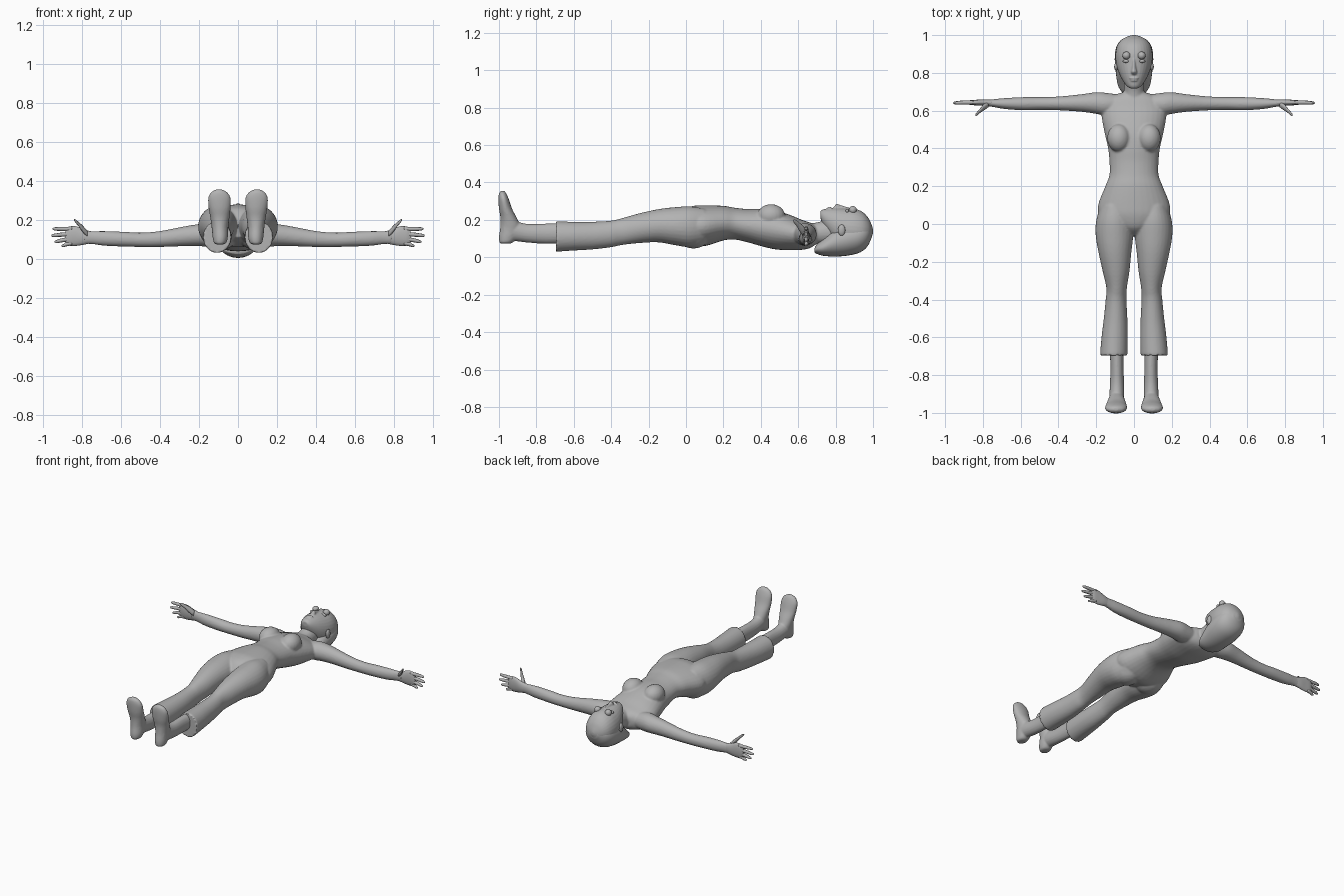
import bpy, bmesh, math
from mathutils import Vector

grey = bpy.data.materials.new("grey")
grey.diffuse_color = (0.45, 0.45, 0.45, 1)


def finish(name, bm):
    bmesh.ops.recalc_face_normals(bm, faces=bm.faces)
    me = bpy.data.meshes.new(name)
    bm.to_mesh(me)
    bm.free()
    me.materials.append(grey)
    for p in me.polygons:
        p.use_smooth = True
    ob = bpy.data.objects.new(name, me)
    bpy.context.collection.objects.link(ob)
    return ob


def smooth_rows(rows, n):
    """Catmull-Rom resampling of section rows."""
    out = []
    for i in range(len(rows) - 1):
        a, b, c, d = (rows[max(i - 1, 0)], rows[i], rows[i + 1], rows[min(i + 2, len(rows) - 1)])
        for k in range(n):
            t = k / n
            out.append([0.5 * (2 * q + (r - p) * t + (2 * p - 5 * q + 4 * r - s) * t * t
                               + (3 * q - p - 3 * r + s) * t ** 3) for p, q, r, s in zip(a, b, c, d)])
    return out + [list(rows[-1])]


def loft(bm, axis, rows, side=1, seg=20, n=4):
    """Rows are (position, low u, high u, low v, high v) across the axis; u, v keep x, y, z order."""
    rings = []
    for p, u0, u1, v0, v1 in smooth_rows(rows, n):
        ring = []
        for k in range(seg):
            a = 2 * math.pi * k / seg
            co = [(u0 + u1) / 2 + (u1 - u0) / 2 * math.cos(a), (v0 + v1) / 2 + (v1 - v0) / 2 * math.sin(a)]
            co.insert(axis, p)
            ring.append(bm.verts.new((co[0] * side, co[1], co[2])))
        rings.append(ring)
    for r, s in zip(rings, rings[1:]):
        for k in range(seg):
            j = (k + 1) % seg
            bm.faces.new((r[k], r[j], s[j], s[k]))
    bm.faces.new(rings[0])
    bm.faces.new(rings[-1])


def ball(bm, centre, size, seg=16):
    vs = bmesh.ops.create_uvsphere(bm, u_segments=seg, v_segments=seg // 2 + 2, radius=1)["verts"]
    for v in vs:
        v.co = Vector(centre) + Vector([a * b for a, b in zip(v.co, size)])


def tube(bm, pts, seg=8):
    """Round finger through (x, y, z, radius) points running mostly along x."""
    loft(bm, 0, [(x, y - r, y + r, z - r, z + r) for x, y, z, r in pts], 1, seg, 3)


def fuse(ob, voxel, times):
    m = ob.modifiers.new("fuse", 'REMESH')
    m.mode, m.voxel_size, m.use_smooth_shade = 'VOXEL', voxel, True
    s = ob.modifiers.new("soften", 'SMOOTH')
    s.factor, s.iterations = 0.5, times


X, Y, Z = 0, 1, 2

# body: torso, neck, bust, arms and flared trouser legs fused together
bm = bmesh.new()
loft(bm, Y, [(-.06, -.05, .05, .11, .21), (-.02, -.12, .12, .09, .255), (.04, -.18, .18, .07, .275),
             (.10, -.19, .19, .06, .278), (.2, -.152, .152, .09, .275), (.26, -.13, .13, .095, .265),
             (.33, -.13, .13, .08, .258), (.4, -.137, .137, .06, .258), (.48, -.155, .155, .042, .25),
             (.56, -.17, .17, .038, .225), (.62, -.17, .17, .04, .20), (.665, -.14, .14, .05, .185),
             (.695, -.07, .07, .07, .17)], seg=32)
loft(bm, Y, [(.62, -.07, .07, .06, .18), (.69, -.056, .056, .07, .185), (.73, -.054, .054, .07, .195),
             (.79, -.056, .056, .07, .21)])
for s in (1, -1):
    ball(bm, (s * .08, .455, .222), (.062, .075, .062), 20)
    ball(bm, (s * .085, .04, .12), (.085, .09, .073), 20)
    loft(bm, X, [(.08, .59, .685, .07, .17), (.15, .575, .695, .062, .182), (.2, .583, .698, .064, .178),
                 (.28, .594, .687, .064, .165), (.4, .602, .675, .06, .142), (.5, .604, .672, .06, .134),
                 (.58, .602, .672, .062, .138), (.68, .608, .667, .066, .142), (.75, .62, .66, .075, .142),
                 (.79, .624, .658, .075, .145)], s)
    loft(bm, Y, [(-.695, .034, .18, .03, .192), (-.69, .034, .18, .03, .192), (-.6, .033, .172, .036, .19),
                 (-.5, .035, .16, .042, .19), (-.4, .04, .15, .054, .196), (-.34, .038, .146, .066, .21),
                 (-.25, .024, .166, .076, .235), (-.15, .014, .188, .08, .257), (-.06, .004, .203, .065, .268),
                 (.02, .008, .2, .055, .272), (.1, .03, .175, .075, .26)], s, 28)
fuse(finish("body", bm), .0065, 4)

# feet: ankle tube and upturned shoe
for s, word in ((1, "right"), (-1, "left")):
    bm = bmesh.new()
    loft(bm, Y, [(-.65, .055, .13, .075, .182), (-.75, .055, .125, .073, .18), (-.84, .053, .127, .078, .178),
                 (-.9, .052, .13, .085, .19), (-.95, .053, .132, .09, .21), (-.975, .06, .126, .1, .2)], s)
    loft(bm, Z, [(.073, .08, .105, -.985, -.945), (.08, .062, .122, -.997, -.925), (.11, .052, .13, -1, -.9),
                 (.16, .05, .135, -.993, -.885), (.21, .044, .142, -.992, -.905), (.26, .038, .15, -1, -.93),
                 (.31, .038, .153, -1.003, -.947), (.34, .055, .138, -1, -.96), (.355, .082, .112, -.99, -.972)],
         s, 24)
    fuse(finish(word + "_foot", bm), .005, 3)

# hands: palm, four fingers and a thumb
for s, word in ((1, "right"), (-1, "left")):
    bm = bmesh.new()
    loft(bm, X, [(.75, .624, .658, .08, .14), (.79, .626, .66, .072, .15), (.83, .628, .658, .066, .166),
                 (.865, .63, .656, .067, .165), (.885, .636, .65, .075, .155)], 1, 16)
    for z0, z1, tip in ((.152, .153, .95), (.127, .119, .957), (.102, .088, .94), (.08, .067, .905)):
        tube(bm, [(.85, .643, z0, .011), ((.86 + tip) / 2, .643, (z0 + z1) / 2, .0105),
                  (tip - .01, .641, z1, .008), (tip, .64, z1, .003)])
    tube(bm, [(.77, .635, .125, .016), (.795, .618, .152, .017), (.815, .6, .175, .012),
              (.832, .583, .192, .009), (.84, .577, .199, .004)])
    for v in bm.verts:
        v.co.x *= s
    finish(word + "_hand", bm)

# head: skull and face, jaw, nose and lips
bm = bmesh.new()
loft(bm, Y, [(.718, -.02, .02, .215, .245), (.73, -.038, .038, .175, .255), (.76, -.06, .06, .12, .261),
             (.8, -.08, .08, .07, .264), (.85, -.095, .095, .04, .262), (.9, -.098, .098, .03, .26),
             (.945, -.088, .088, .043, .242), (.975, -.066, .066, .075, .21), (.992, -.036, .036, .105, .175),
             (1, -.008, .008, .13, .15)], seg=32)
loft(bm, Y, [(.79, -.012, .012, .25, .268), (.805, -.017, .017, .24, .286), (.825, -.012, .012, .24, .28),
             (.875, -.008, .008, .24, .265)], seg=12)
ball(bm, (0, .772, .26), (.024, .006, .01))
ball(bm, (0, .76, .258), (.02, .006, .01))
fuse(finish("head", bm), .004, 3)

# hair: swept bob with a blunt tail at the nape
bm = bmesh.new()
loft(bm, Y, [(.688, -.045, .045, .025, .05), (.7, -.065, .065, .018, .07), (.735, -.085, .085, .008, .1),
             (.8, -.096, .096, .004, .16), (.87, -.102, .102, .01, .19), (.93, -.096, .096, .026, .2),
             (.97, -.073, .073, .058, .19), (.995, -.03, .03, .11, .16)], seg=28)
finish("hair", bm)

# eyes, lower lids and ears
for s, word in ((1, "right"), (-1, "left")):
    bm = bmesh.new()
    ball(bm, (s * .04, .892, .253), (.021, .021, .021))
    finish(word + "_eye", bm)
    bm = bmesh.new()
    ball(bm, (s * .04, .862, .247), (.02, .009, .012))
    finish(word + "_lower_lid", bm)
    bm = bmesh.new()
    ball(bm, (s * .094, .832, .145), (.011, .02, .03))
    finish(word + "_ear", bm)
